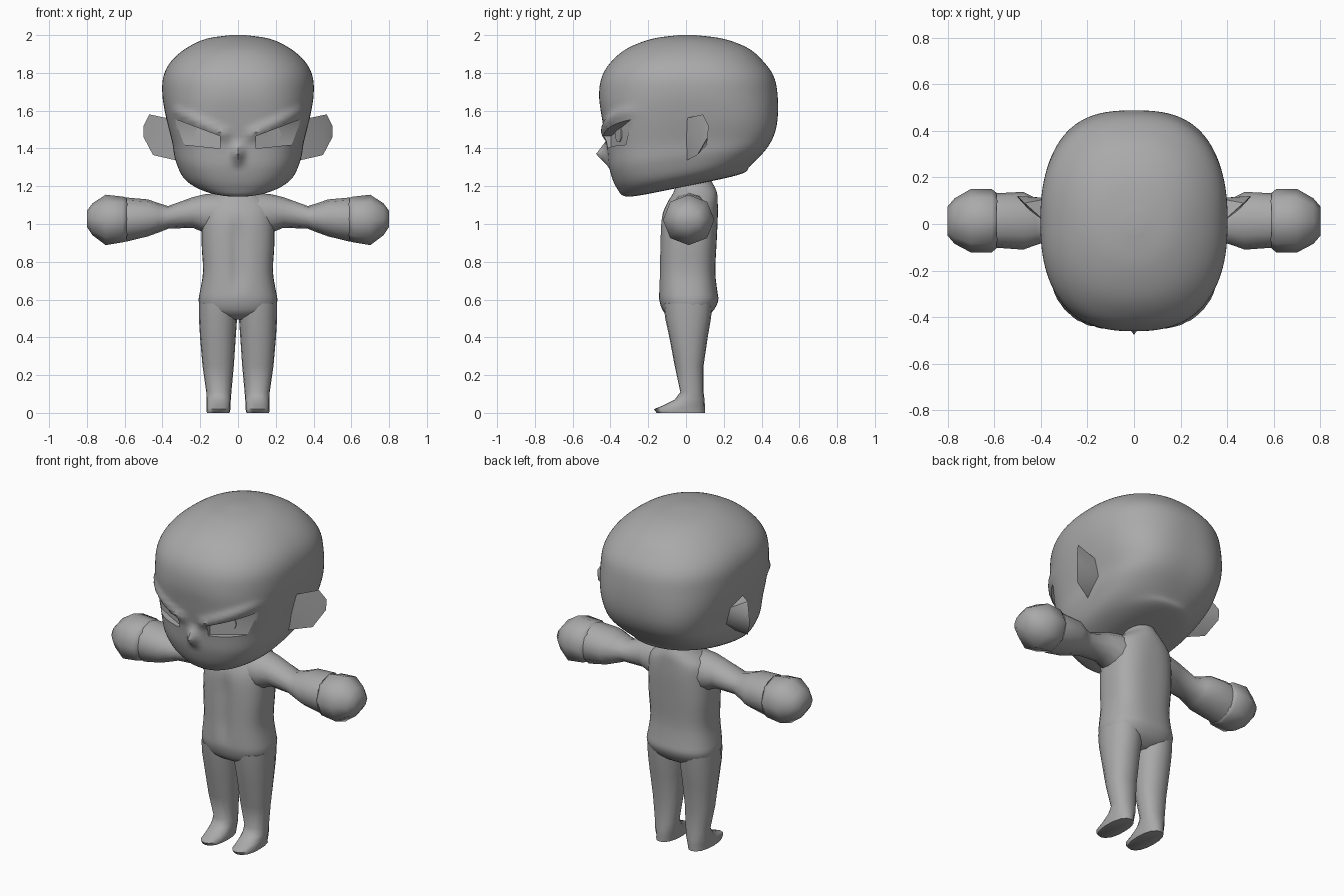
import bpy, bmesh, math
from mathutils import Vector

if "Cube" in bpy.data.objects:
    bpy.data.objects.remove(bpy.data.objects["Cube"])

grey = bpy.data.materials.new("plain grey")
grey.diffuse_color = (0.4, 0.4, 0.4, 1)
grey.use_nodes = True
grey.node_tree.nodes["Principled BSDF"].inputs["Base Color"].default_value = grey.diffuse_color


def finish(name, bm, mirror=False, angle=60):
    bmesh.ops.recalc_face_normals(bm, faces=bm.faces)
    me = bpy.data.meshes.new(name)
    bm.to_mesh(me)
    bm.free()
    me.materials.append(grey)
    ob = bpy.data.objects.new(name, me)
    bpy.context.collection.objects.link(ob)
    if mirror:
        m = ob.modifiers.new("mirror", 'MIRROR')
        m.use_mirror_merge = False
    smooth(ob, angle)
    return ob


def smooth(ob, angle):
    bpy.ops.object.select_all(action='DESELECT')
    ob.select_set(True)
    bpy.context.view_layer.objects.active = ob
    bpy.ops.object.shade_smooth_by_angle(angle=math.radians(angle))


def oval(u0, u1, v0, v1, n, e=2.0):
    """Superellipse fitted in the box u0..u1, v0..v1, first point at lowest v."""
    pts = []
    for i in range(n):
        a = 2 * math.pi * i / n - math.pi / 2
        c, s = math.cos(a), math.sin(a)
        k = (abs(c) ** e + abs(s) ** e) ** (-1 / e)
        pts.append(((u0 + u1) / 2 + (u1 - u0) / 2 * c * k,
                    (v0 + v1) / 2 + (v1 - v0) / 2 * s * k))
    return pts


def loft(name, rings, mirror=False, angle=60, bend=None):
    bm = bmesh.new()
    vs = [[bm.verts.new(bend(Vector(p)) if bend else p) for p in r] for r in rings]
    n = len(vs[0])
    for a, b in zip(vs, vs[1:]):
        for i in range(n):
            j = (i + 1) % n
            bm.faces.new((a[i], a[j], b[j], b[i]))
    bm.faces.new(vs[0])
    bm.faces.new(vs[-1])
    return finish(name, bm, mirror, angle)


def refine(rows, steps):
    """Catmull-Rom interpolation between rows of numbers."""
    out = []
    for i in range(len(rows) - 1):
        p0, p1 = rows[max(i - 1, 0)], rows[i]
        p2, p3 = rows[i + 1], rows[min(i + 2, len(rows) - 1)]
        for k in range(steps):
            t = k / steps
            out.append([0.5 * (2 * b + (c - a) * t + (2 * a - 5 * b + 4 * c - d) * t * t
                               + (3 * b - a - 3 * c + d) * t ** 3)
                        for a, b, c, d in zip(p0, p1, p2, p3)])
    return out + [list(rows[-1])]


# Head: z, tilt, front y, back y, half width, squareness
head_rows = [
    (1.20, .20, -.07, -.03, .015, 2.2), (1.205, .20, -.30, .28, .17, 2.3),
    (1.25, .17, -.365, .34, .28, 2.5), (1.34, .12, -.405, .42, .33, 2.9),
    (1.44, .06, -.42, .465, .35, 3.0), (1.56, 0, -.445, .485, .38, 2.8),
    (1.68, 0, -.46, .485, .40, 2.5), (1.78, 0, -.445, .465, .395, 2.4),
    (1.86, 0, -.395, .41, .355, 2.3), (1.93, 0, -.31, .33, .275, 2.2),
    (1.98, 0, -.18, .20, .17, 2.1), (2.0, 0, -.04, .05, .04, 2.0)]


def face_shape(p):
    # brow ridges and pointed nose pushed out of the front
    if p.y < 0:
        x = abs(p.x)
        a, b = Vector((.07, 1.475)), Vector((.33, 1.595))
        q = Vector((x, p.z))
        t = max(0, min(1, (q - a).dot(b - a) / (b - a).length_squared))
        d = (q - a - t * (b - a)).length
        p.y -= .022 * math.exp(-(d / .024) ** 2)
        p.y -= .062 * max(0, 1 - x / .045) * max(0, 1 - abs(p.z - 1.37) / .07)
    return p


rings = [[(x, y, z + s * y) for x, y in oval(-w, w, f, b, 120, e)]
         for z, s, f, b, w, e in refine(head_rows, 6)]
head = loft("head", rings, bend=face_shape)

# Eye sockets, cut with a slanted prism
eye_floor = lambda x: -.395 + (x - .1) * .45
outline = [(.095, 1.40), (.285, 1.42), (.335, 1.555), (.095, 1.465)]
cutter = loft("eye_socket_cutter", [[(x, -.7, z) for x, z in outline],
                                    [(x, eye_floor(x), z) for x, z in outline]], mirror=True)
cutter.hide_render = True
cut = head.modifiers.new("sockets", 'BOOLEAN')
cut.operation, cut.object, cut.solver = 'DIFFERENCE', cutter, 'EXACT'
bpy.context.view_layer.objects.active = head
bpy.ops.object.modifier_apply(modifier="sockets")
bpy.data.objects.remove(cutter)
smooth(head, 45)

# Pupils: thin discs on the socket floor
disc = oval(.19 - .037, .19 + .037, 1.475 - .042, 1.475 + .042, 12)
loft("pupil", [[(x, eye_floor(x) - d, z) for x, z in disc] for d in (-.002, .005)],
     mirror=True, angle=30)

# Ears: flared wedges
bm = bmesh.new()
for p in [(.32, 0, 1.335), (.37, 0, 1.56), (.47, .09, 1.58), (.50, .12, 1.52),
          (.50, .115, 1.46), (.45, .06, 1.365), (.34, .11, 1.42), (.36, .11, 1.52)]:
    bm.verts.new(p)
bmesh.ops.convex_hull(bm, input=bm.verts)
finish("ear", bm, mirror=True, angle=35)

# Torso and neck: z, half width, front y, back y, squareness
torso_rows = [
    (.495, .10, -.06, .08, 2), (.53, .185, -.115, .135, 2.3), (.59, .208, -.14, .17, 2.5),
    (.65, .20, -.143, .165, 2.6), (.75, .185, -.14, .155, 2.8), (.90, .193, -.137, .162, 2.8),
    (1.03, .19, -.13, .168, 2.7), (1.11, .18, -.10, .168, 2.4), (1.16, .125, -.07, .165, 2.2),
    (1.20, .09, -.055, .15, 2), (1.25, .08, -.05, .12, 2)]


def chest_groove(p):
    if p.y < 0:
        k = max(0, 1 - abs(p.z - .84) / .22)
        p.y += .02 * min(1, 2 * k) * max(0, 1 - abs(p.x) / .045)
    return p


loft("torso", [[(x, y, z) for x, y in oval(-w, w, f, b, 40, e)]
               for z, w, f, b, e in refine(torso_rows, 3)], bend=chest_groove)

# Legs with pointed feet: z, inner x, outer x, front y, back y
leg_rows = [
    (0, .045, .165, -.155, .10), (.02, .04, .167, -.17, .10), (.04, .04, .167, -.12, .10),
    (.07, .038, .167, -.06, .098), (.11, .035, .168, -.03, .093), (.25, .022, .188, -.06, .093),
    (.40, .012, .201, -.088, .115), (.50, .005, .207, -.11, .132), (.58, .005, .207, -.12, .14)]
loft("leg", [[(x, y, z) for x, y in oval(a, b, f, k, 16, 2.3)] for z, a, b, f, k in leg_rows],
     mirror=True)

# Arms: x, front y, back y, low z, high z
arm_rows = [
    (.10, -.10, .13, .93, 1.165), (.18, -.09, .12, .955, 1.157), (.24, -.075, .105, .98, 1.142),
    (.37, -.075, .09, .975, 1.095), (.42, -.09, .11, .955, 1.11), (.475, -.11, .138, .935, 1.13),
    (.59, -.102, .132, .907, 1.14)]
fist_rows = [
    (.585, -.10, .13, .91, 1.138), (.61, -.122, .15, .903, 1.145), (.70, -.122, .15, .888, 1.155),
    (.77, -.085, .11, .94, 1.11), (.80, -.05, .075, .985, 1.07)]
for name, rows, n in (("arm", arm_rows, 12), ("fist", fist_rows, 8)):
    loft(name, [[(x, y, z) for y, z in oval(f, b, lo, hi, n, 2.1)] for x, f, b, lo, hi in rows],
         mirror=True, angle=75)
